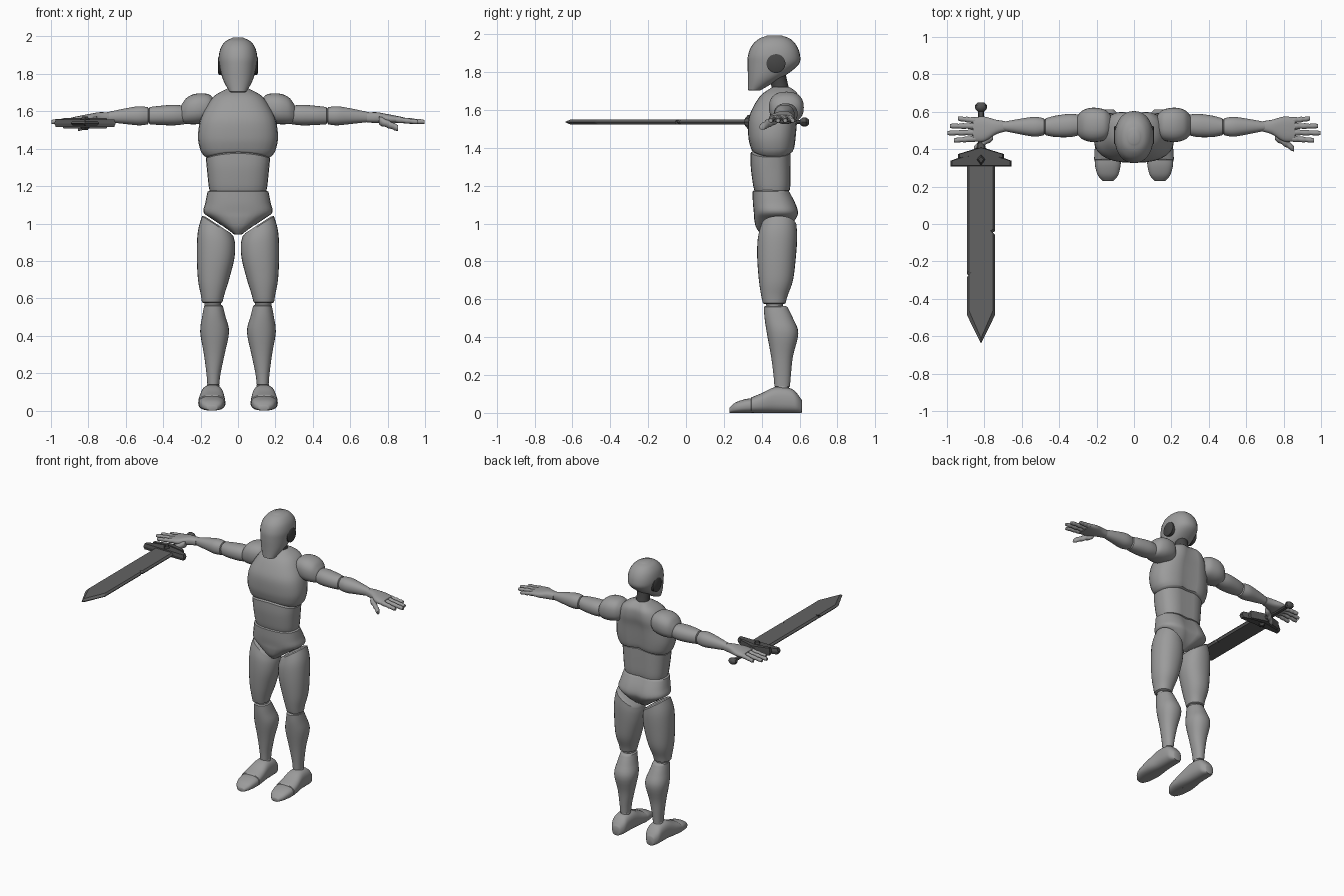
import bpy, bmesh, math
from mathutils import Vector


def material(name, v):
    m = bpy.data.materials.new(name)
    m.diffuse_color = (v, v, v, 1)
    return m


BODY = material("body grey", 0.33)
DARK = material("dark joint grey", 0.06)
BLADE = material("blade steel", 0.125)
HILT = material("hilt steel", 0.085)


def finish(name, bm, mat, mirror=False, angle=40):
    bmesh.ops.recalc_face_normals(bm, faces=bm.faces)
    me = bpy.data.meshes.new(name)
    bm.to_mesh(me)
    bm.free()
    me.materials.append(mat)
    me.shade_smooth()
    me.set_sharp_from_angle(angle=math.radians(angle))
    ob = bpy.data.objects.new(name, me)
    bpy.context.collection.objects.link(ob)
    if mirror:
        ob.modifiers.new("mirror", 'MIRROR').use_mirror_merge = False
    return ob


def spline(secs, steps=4):
    """Smooth interpolation between cross sections."""
    s = [tuple(q) + (0,) * (7 - len(q)) for q in secs]
    out = []
    for i in range(len(s) - 1):
        p0, p1, p2, p3 = s[max(i - 1, 0)], s[i], s[i + 1], s[min(i + 2, len(s) - 1)]
        for k in range(steps):
            t = k / steps
            out.append([0.5 * (2 * b + (c - a) * t + (2 * a - 5 * b + 4 * c - d) * t * t
                               + (3 * b - a - 3 * c + d) * t ** 3)
                        for a, b, c, d in zip(p0, p1, p2, p3)])
    return out + [list(s[-1])]


def loft(name, axis, secs, mat=BODY, mirror=False, n=2.2, segs=28, groove=0, steps=4):
    """Section: position, centre a, centre b, half a, half b, slope, bow."""
    rings = spline(secs, steps)

    def capped(r, sign):
        c = list(r)
        m = min(r[3], r[4])
        c[0] += sign * 0.1 * m
        c[3], c[4] = r[3] - 0.18 * m, r[4] - 0.18 * m
        return c
    d = 1 if rings[-1][0] > rings[0][0] else -1
    rings = [capped(rings[0], -d)] + rings + [capped(rings[-1], d)]
    bm = bmesh.new()
    loops = []
    for p, ca, cb, ha, hb, slope, bow in rings:
        loop = []
        for i in range(segs):
            t = 2 * math.pi * i / segs
            c, s = math.cos(t), math.sin(t)
            u = math.copysign(abs(c) ** (2 / n), c)
            w = math.copysign(abs(s) ** (2 / n), s)
            a, b = ca + ha * u, cb + hb * w
            h = p + slope * ha * u + bow * (1 - u * u)
            if axis == 'z':
                if w > 0:
                    b -= groove * w * math.exp(-(a / 0.045) ** 2)
                co = (a, b, h)
            elif axis == 'x':
                co = (h, a, b)
            else:
                co = (a, h, b)
            loop.append(bm.verts.new((co[0], co[1], max(co[2], 0))))
        loops.append(loop)
    for l0, l1 in zip(loops, loops[1:]):
        for i in range(segs):
            j = (i + 1) % segs
            bm.faces.new((l0[i], l0[j], l1[j], l1[i]))
    bm.faces.new(loops[0])
    bm.faces.new(loops[-1])
    return finish(name, bm, mat, mirror)


def ball(name, co, r, mat=BODY):
    bm = bmesh.new()
    bmesh.ops.create_uvsphere(bm, u_segments=16, v_segments=10, radius=r)
    bmesh.ops.translate(bm, verts=bm.verts, vec=Vector(co))
    return finish(name, bm, mat, True)


# Head, ear discs and neck
loft("head", 'z', [(1.705, 0, .362, .045, .034), (1.74, 0, .392, .066, .064),
                   (1.78, 0, .425, .084, .098), (1.84, 0, .46, .099, .135),
                   (1.89, 0, .465, .103, .137), (1.94, 0, .466, .092, .118),
                   (1.975, 0, .468, .066, .083), (1.99, 0, .468, .035, .045)])
loft("ear_disc", 'x', [(.08, .475, 1.845, .05, .05), (.102, .475, 1.845, .05, .05)],
     DARK, True, n=2)
loft("neck", 'z', [(1.66, 0, .51, .055, .055), (1.73, 0, .495, .045, .045),
                   (1.80, 0, .48, .048, .045)], DARK, n=2)

# Torso
loft("chest", 'z', [(1.36, 0, .46, .18, .112, 0, .025), (1.39, 0, .459, .2, .12, 0, .02),
                    (1.46, 0, .457, .214, .128), (1.55, 0, .462, .203, .132),
                    (1.62, 0, .482, .172, .125), (1.68, 0, .50, .13, .102),
                    (1.715, 0, .51, .07, .062)], n=2.5, groove=.022)
loft("abdomen", 'z', [(1.175, 0, .457, .152, .096), (1.21, 0, .455, .158, .102),
                      (1.30, 0, .45, .167, .108), (1.35, 0, .45, .172, .108, 0, .025)],
     n=2.6, groove=.012)
loft("pelvis", 'z', [(1.17, 0, .452, .163, .1), (1.11, 0, .468, .175, .115),
                     (1.06, 0, .478, .184, .12), (1.025, 0, .475, .14, .115),
                     (.98, 0, .465, .072, .095), (.945, 0, .455, .025, .06)],
     n=2.5, groove=.02)

# Legs
loft("thigh", 'z', [(.58, .138, .466, .055, .06), (.62, .136, .467, .063, .07),
                    (.70, .131, .475, .083, .09), (.82, .12, .478, .1, .102, .1),
                    (.92, .115, .483, .1, .104, .35), (.985, .108, .49, .084, .094, .65)],
     mirror=True)
loft("shin", 'z', [(.14, .132, .508, .032, .041), (.20, .131, .508, .038, .046),
                   (.30, .127, .507, .055, .058), (.42, .125, .51, .077, .083),
                   (.50, .129, .49, .063, .075), (.56, .131, .473, .05, .062)], mirror=True)
ball("knee_joint", (.135, .468, .572), .045)
ball("ankle_joint", (.133, .51, .13), .034)
loft("foot", 'y', [(.61, .138, .035, .032, .035), (.585, .138, .052, .052, .052),
                   (.55, .138, .065, .058, .065), (.47, .138, .068, .062, .068),
                   (.40, .14, .052, .07, .052), (.345, .14, .041, .073, .041)],
     mirror=True, n=2.6)
loft("toe_cap", 'y', [(.355, .14, .039, .07, .039), (.31, .14, .036, .068, .036),
                      (.26, .139, .027, .054, .027), (.23, .138, .014, .028, .014)],
     mirror=True, n=2.6)

# Arms
loft("shoulder", 'x', [(.13, .53, 1.615, .06, .055), (.16, .53, 1.617, .083, .075),
                       (.22, .53, 1.613, .092, .082), (.27, .53, 1.604, .08, .072),
                       (.298, .528, 1.59, .056, .052)], mirror=True, n=2.4)
loft("upper_arm", 'x', [(.28, .53, 1.58, .052, .048), (.34, .527, 1.58, .062, .055),
                        (.42, .522, 1.578, .057, .051), (.472, .52, 1.577, .045, .046)],
     mirror=True)
loft("forearm", 'x', [(.482, .52, 1.576, .045, .046), (.53, .52, 1.576, .053, .051),
                      (.60, .521, 1.574, .043, .042), (.70, .522, 1.569, .024, .026)],
     mirror=True)
ball("elbow_joint", (.477, .52, 1.577), .038)

# Hands: palm, four jointed fingers and thumb
loft("palm", 'x', [(.69, .522, 1.567, .028, .026), (.74, .518, 1.566, .04, .029),
                   (.80, .508, 1.56, .066, .025), (.86, .506, 1.555, .064, .018)],
     mirror=True, n=2.5)


def finger(name, base, tip, r):
    secs = []
    for k in range(7):  # knuckles alternate thick and thin
        t = k / 6
        c = [a + (b - a) * t for a, b in zip(base, tip)]
        rr = r * (1 - .3 * t) * (.86 if k % 2 == 0 else 1.05)
        secs.append((c[0], c[1], c[2], rr, rr))
    loft(name, 'x', secs, mirror=True, n=2, segs=12, steps=2)


for i, (y0, y1, x1) in enumerate([(.456, .447, .962), (.49, .486, .997),
                                  (.523, .524, .984), (.553, .564, .94)]):
    finger("finger_%d" % (i + 1), (.845, y0, 1.556), (x1, y1, 1.543), .0175)
finger("thumb", (.755, .47, 1.55), (.855, .402, 1.51), .025)

# Sword, lying forward along -y under the right hand
SX, SZ = -.818, 1.536


def plate(name, pts, half, mat, inset=(1, 1), mid_y=0):
    """Outline in x, y with bevelled top and bottom faces."""
    bm = bmesh.new()
    rings = []
    for z, kx, ky in ((-half, *inset), (0, 1, 1), (half, *inset)):
        rings.append([bm.verts.new((SX + x * kx, mid_y + (y - mid_y) * ky, SZ + z))
                      for x, y in pts])
    m = len(pts)
    for a, b in zip(rings, rings[1:]):
        for i in range(m):
            bm.faces.new((a[i], a[(i + 1) % m], b[(i + 1) % m], b[i]))
    bm.faces.new(rings[0])
    bm.faces.new(rings[2])
    return finish(name, bm, mat, angle=15)


plate("blade", [(-.076, .33), (-.076, -.268), (-.058, -.279), (-.076, -.288), (-.076, -.485),
                (0, -.64), (.076, -.485), (.076, -.06), (.058, -.048), (.076, -.038),
                (.076, .33)], .013, BLADE, (.86, .97), .33)
plate("lower_guard", [(-.164, .308), (.164, .308), (.164, .338), (0, .395), (-.164, .338)],
      .021, HILT, (.95, .85), .34)
plate("upper_guard", [(-.122, .352), (0, .375), (.122, .352), (.122, .374), (0, .412),
                      (-.122, .374)], .027, HILT, (.95, .9), .37)
plate("guard_gem", [(-.035, .345), (0, .298), (.035, .345), (0, .385)], .037, DARK,
      (.4, .4), .345)
for name, secs in (("grip", [(.39, .017), (.615, .015)]),
                   ("grip_collar", [(.405, .026), (.43, .02)]),
                   ("pommel", [(.604, .02), (.618, .032), (.635, .032), (.648, .018)])):
    loft(name, 'y', [(y, SX, SZ, r, r * .75) for y, r in secs], HILT, n=2, segs=8, steps=1)
